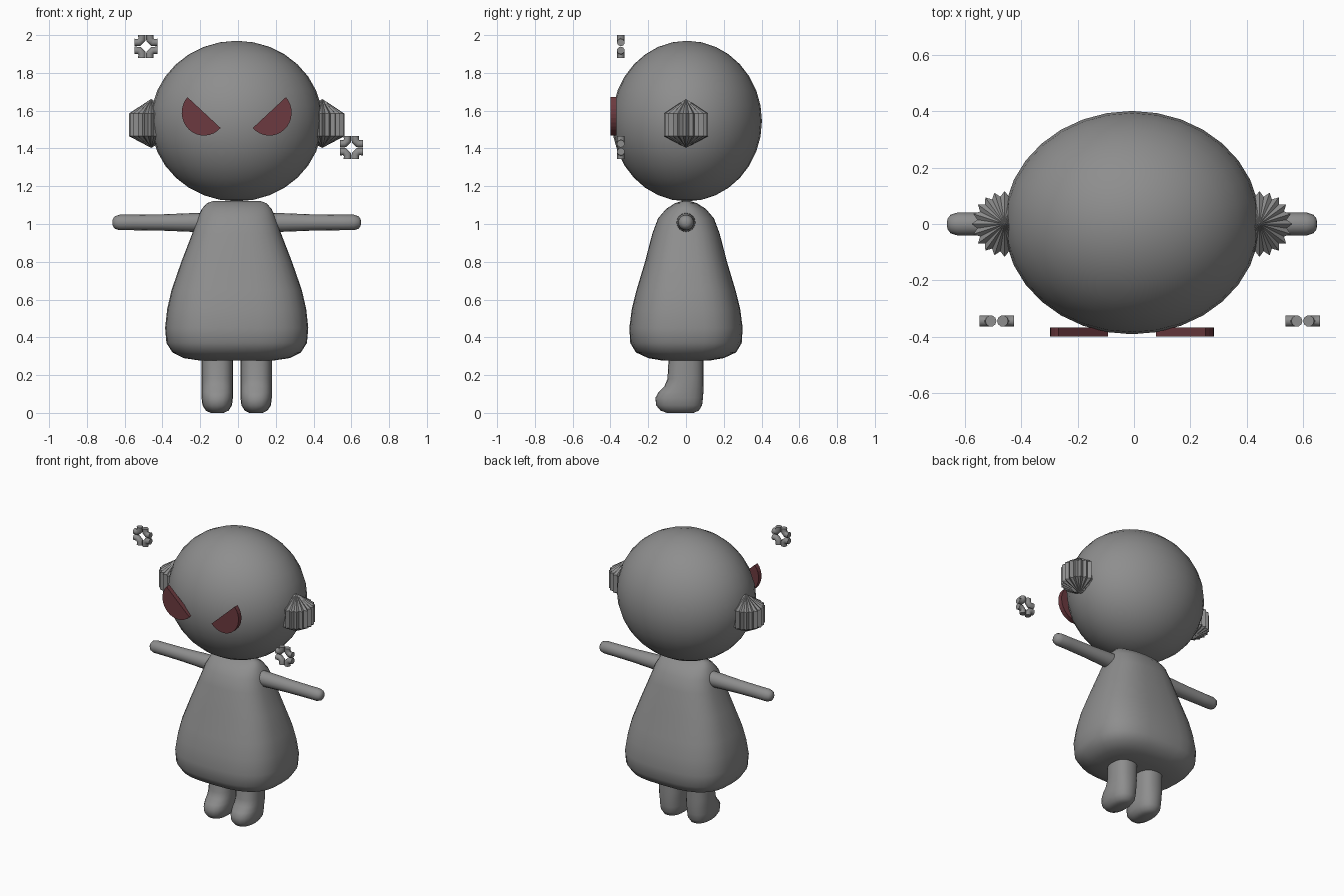
import bpy, bmesh, math
from mathutils import Matrix, Vector

if "Cube" in bpy.data.objects:
    bpy.data.objects.remove(bpy.data.objects["Cube"])

MID = -0.007  # symmetry plane of the figure


def material(name, rgb):
    m = bpy.data.materials.new(name)
    m.diffuse_color = (*rgb, 1)
    m.use_nodes = True
    m.node_tree.nodes["Principled BSDF"].inputs["Base Color"].default_value = m.diffuse_color
    return m


GREY = material("matte grey", (0.27, 0.27, 0.27))
RED = material("dark red", (0.15, 0.042, 0.05))


def finish(name, bm, mat, smooth=None):
    bmesh.ops.recalc_face_normals(bm, faces=bm.faces)
    me = bpy.data.meshes.new(name)
    bm.to_mesh(me)
    bm.free()
    me.materials.append(mat)
    ob = bpy.data.objects.new(name, me)
    bpy.context.collection.objects.link(ob)
    if smooth:
        bpy.ops.object.select_all(action='DESELECT')
        ob.select_set(True)
        bpy.context.view_layer.objects.active = ob
        bpy.ops.object.shade_smooth_by_angle(angle=math.radians(smooth))
    return ob


def skin(bm, rings):
    """Join rings of points into a closed tube."""
    vs = [[bm.verts.new(p) for p in r] for r in rings]
    n = len(vs[0])
    for a, b in zip(vs, vs[1:]):
        for i in range(n):
            bm.faces.new((a[i], a[(i + 1) % n], b[(i + 1) % n], b[i]))
    bm.faces.new(vs[0])
    bm.faces.new(vs[-1])


def oval(z, rx, y0, y1, power=2.0, n=24):
    """Rounded cross-section at height z, from y0 to y1."""
    pts = []
    for i in range(n):
        t = 2 * math.pi * i / n
        c, s = math.cos(t), math.sin(t)
        x = math.copysign(abs(c) ** (2 / power), c) * rx
        y = math.copysign(abs(s) ** (2 / power), s) * (y1 - y0) / 2
        pts.append(Vector((x, y + (y0 + y1) / 2, z)))
    return pts


# Head
bm = bmesh.new()
bmesh.ops.create_uvsphere(bm, u_segments=32, v_segments=16, radius=1)
bm.transform(Matrix.Translation((MID, 0.005, 1.545)) @ Matrix.Diagonal((0.455, 0.397, 0.425, 1)))
finish("head", bm, GREY, 40)

# Dress-shaped body: height, half width, half depth, squareness
body = [(0.278, 0.20, 0.13, 2.6), (0.29, 0.28, 0.20, 2.8), (0.32, 0.34, 0.265, 2.9),
        (0.37, 0.372, 0.295, 2.9), (0.45, 0.379, 0.30, 2.9), (0.55, 0.368, 0.287, 2.8),
        (0.65, 0.345, 0.262, 2.8), (0.80, 0.293, 0.217, 2.7), (0.95, 0.235, 0.178, 2.6),
        (1.03, 0.208, 0.148, 2.5), (1.08, 0.185, 0.105, 2.4), (1.11, 0.158, 0.058, 2.3),
        (1.122, 0.125, 0.02, 2.2)]
bm = bmesh.new()
skin(bm, [oval(z, rx, -ry, ry, p, 32) for z, rx, ry, p in body])
bm.transform(Matrix.Translation((MID, 0, 0)))
finish("body", bm, GREY, 60)

# Leg sections: height, half width, toe side, heel side
leg = [(0.0, 0.035, -0.10, 0.04), (0.012, 0.06, -0.135, 0.068), (0.04, 0.078, -0.158, 0.085),
       (0.08, 0.083, -0.162, 0.09), (0.11, 0.083, -0.145, 0.092), (0.14, 0.083, -0.115, 0.093),
       (0.18, 0.083, -0.098, 0.093), (0.33, 0.083, -0.09, 0.093)]
# Arm sections: distance from the middle, radius
arm = [(0.12, 0.052), (0.25, 0.049), (0.40, 0.043), (0.55, 0.041), (0.62, 0.041),
       (0.645, 0.033), (0.655, 0.020), (0.658, 0.008)]

for side, tag in ((-1, "left"), (1, "right")):
    # Leg with foot
    bm = bmesh.new()
    skin(bm, [oval(z, rx, a, b, 2.4, 20) for z, rx, a, b in leg])
    bm.transform(Matrix.Translation((MID + side * 0.103, 0, 0)))
    finish(tag + "_leg", bm, GREY, 60)

    # Arm
    bm = bmesh.new()
    skin(bm, [oval(d, r, -r, r, 2, 16) for d, r in arm])
    bm.transform(Matrix.Translation((MID, 0, 1.008)) @ Matrix.Rotation(side * math.pi / 2, 4, 'Y'))
    finish(tag + "_arm", bm, GREY, 60)

    # Pleated ear: ridged band between two pleated cones
    bm = bmesh.new()
    count = 40
    cx = MID + side * 0.453
    band = []
    for z in (1.465, 1.585):
        band.append([])
        for i in range(count):
            t = 2 * math.pi * i / count
            r = 0.117 if i % 2 == 0 else 0.098
            band[-1].append(bm.verts.new((cx + r * math.cos(t), r * math.sin(t), z)))
    low = bm.verts.new((cx, 0, 1.403))
    top = bm.verts.new((cx, 0, 1.662))
    for i in range(count):
        j = (i + 1) % count
        bm.faces.new((band[0][i], band[0][j], band[1][j], band[1][i]))
        bm.faces.new((band[0][j], band[0][i], low))
        bm.faces.new((band[1][i], band[1][j], top))
    finish(tag + "_ear", bm, GREY)

    # Slanted half-disc eye
    bm = bmesh.new()
    outline = []
    for i in range(17):
        t = math.radians(-222 + 180 * i / 16 + 180 - 180 + 0)
        t = math.radians(138 + 180 * i / 16)
        outline.append((MID - side * 0.118 * math.cos(t) + side * 0.173, 1.59 + 0.122 * math.sin(t)))
    skin(bm, [[(x, y, z) for x, z in outline] for y in (-0.40, -0.368)])
    finish(tag + "_eye", bm, RED)

# Floating ornaments: four bent tubes placed back to back
path = [(0.061, 0.021), (0.036, 0.021), (0.021, 0.036), (0.021, 0.061)]
aims = [0, 22.5, 67.5, 90]  # direction across each section, in degrees
for name, cx, cz in (("upper_ornament", -0.488, 1.94), ("lower_ornament", 0.60, 1.404)):
    bm = bmesh.new()
    for q in range(4):
        turn = Matrix.Rotation(q * math.pi / 2, 4, 'Y')
        rings = []
        for (px, pz), a in zip(path, aims):
            a = math.radians(90 - a)
            ring = []
            for k in range(10):
                t = 2 * math.pi * k / 10
                c, s = 0.02 * math.cos(t), 0.02 * math.sin(t)
                ring.append(turn @ Vector((px + c * math.cos(a), s, pz + c * math.sin(a))))
            rings.append(ring)
        skin(bm, rings)
    bm.transform(Matrix.Translation((cx, -0.345, cz)))
    finish(name, bm, GREY, 40)
